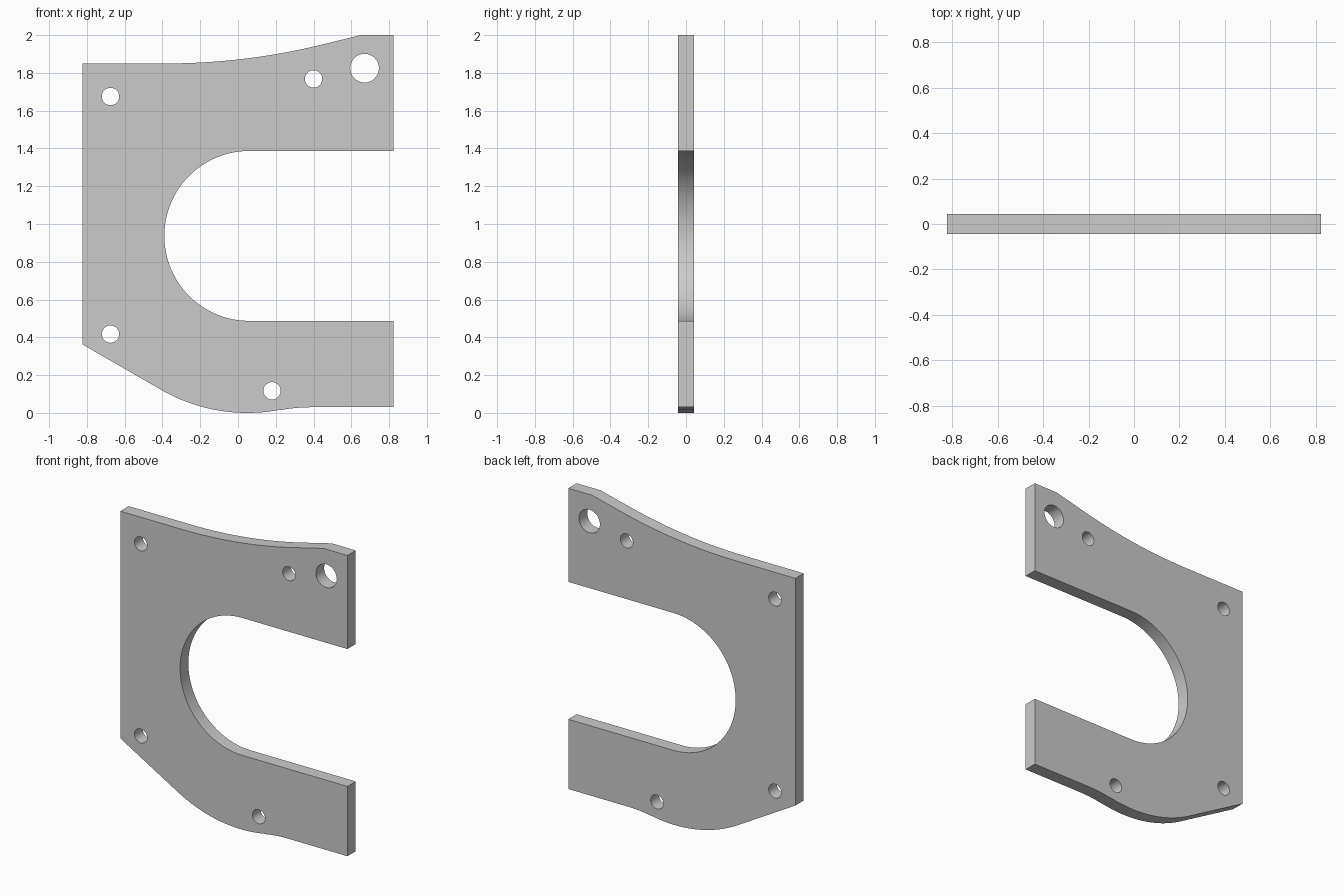
import bpy, bmesh
from math import sin, cos, radians, asin, pi

if "Cube" in bpy.data.objects:
    bpy.data.objects.remove(bpy.data.objects["Cube"])

HALF_THICKNESS = 0.043


def arc(cx, cz, r, a0, a1, n):
    """Points along an arc, angles in degrees."""
    return [(cx + r * cos(radians(a0 + (a1 - a0) * i / n)),
             cz + r * sin(radians(a0 + (a1 - a0) * i / n))) for i in range(n + 1)]


def deg_asin(v):
    return asin(v) * 180 / pi


# Outer outline, starting at the top left corner
outline = [(-0.823, 1.85)]
R = 3.45                                             # concave sweep of the top edge
outline += arc(-0.38, 1.85 + R, R, 270, 270 + deg_asin(0.80 / R), 20)
outline += [(0.65, 2.0), (0.823, 2.0), (0.823, 1.387)]
outline += arc(0.06, 0.937, 0.45, 90, 270, 48)       # round end of the throat
outline += [(0.823, 0.487), (0.823, 0.03)]
r2 = 0.915                                           # S-shaped bottom edge
turn = deg_asin(0.17 / r2)
outline += arc(0.39, 0.03 - r2, r2, 90, 90 + turn, 8)
outline += arc(0.05, r2, r2, 270 + turn, 270 - 29.5, 28)
outline += [(-0.823, 0.362)]

# Through holes: x, z, radius
holes = [(-0.675, 1.675, 0.046), (-0.675, 0.417, 0.046), (0.18, 0.117, 0.046),
         (0.40, 1.768, 0.046), (0.67, 1.825, 0.076)]
loops = [outline] + [arc(x, z, r, 0, 360, 32)[:-1] for x, z, r in holes]

# Plate: filled flat curve with thickness
curve = bpy.data.curves.new("plate", 'CURVE')
curve.dimensions = '2D'
curve.fill_mode = 'BOTH'
curve.extrude = HALF_THICKNESS
for pts in loops:
    spline = curve.splines.new('POLY')
    spline.points.add(len(pts) - 1)
    for p, (x, z) in zip(spline.points, pts):
        p.co = (x, z, 0, 1)
    spline.use_cyclic_u = True
plate = bpy.data.objects.new("mounting_plate", curve)
bpy.context.collection.objects.link(plate)
plate.rotation_euler = (pi / 2, 0, 0)
bpy.context.view_layer.objects.active = plate
plate.select_set(True)
bpy.ops.object.convert(target='MESH')
bpy.ops.object.transform_apply(location=False, rotation=True, scale=False)

# Weld caps to walls and smooth the curved edges
plate = bpy.context.object
bm = bmesh.new()
bm.from_mesh(plate.data)
bmesh.ops.remove_doubles(bm, verts=bm.verts, dist=0.0005)
bmesh.ops.recalc_face_normals(bm, faces=bm.faces)
bm.to_mesh(plate.data)
bm.free()
bpy.ops.object.shade_smooth_by_angle(angle=radians(30))
